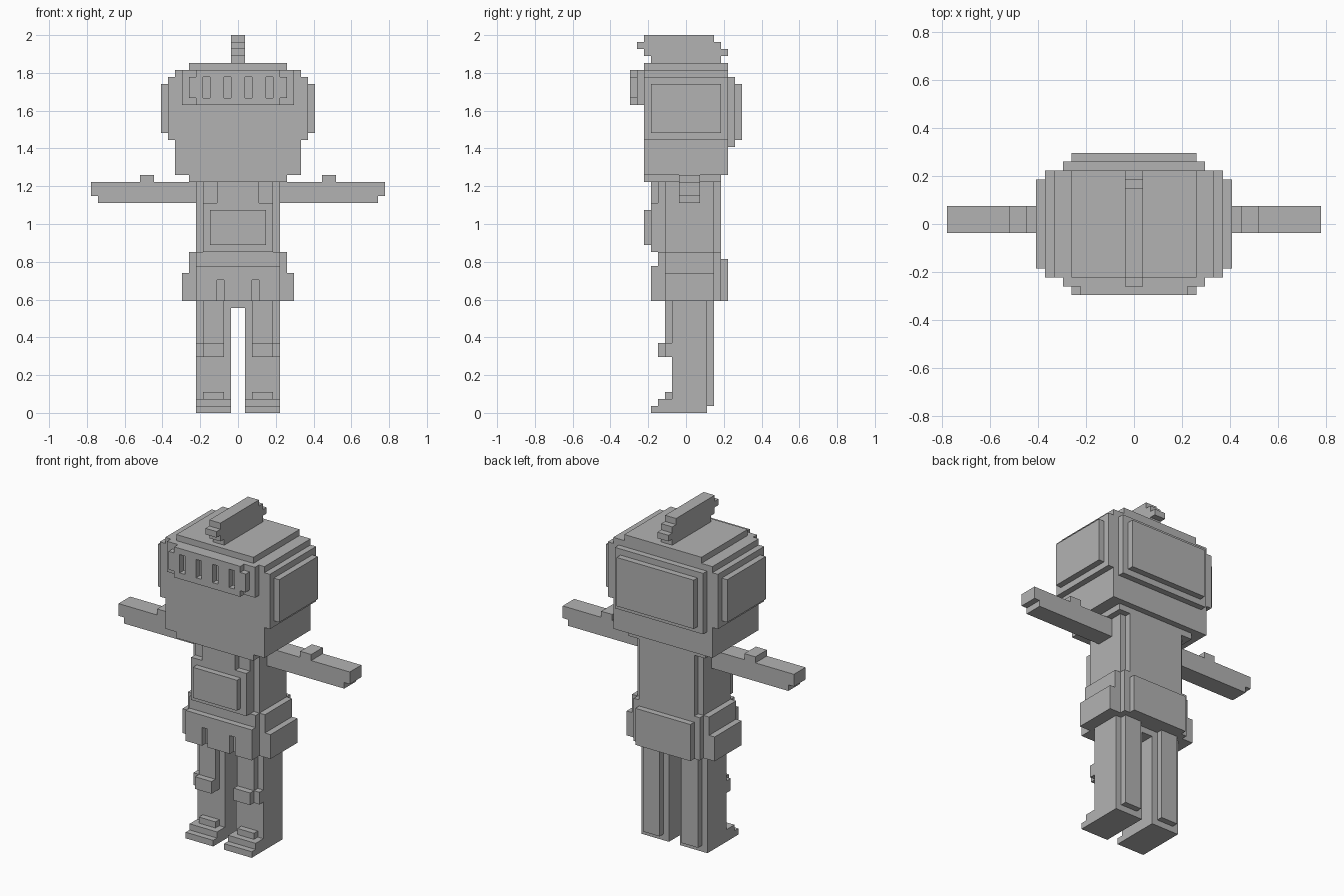
import bpy, bmesh, math
from mathutils import Vector

if "Cube" in bpy.data.objects:
    bpy.data.objects.remove(bpy.data.objects["Cube"])

U = 2 / 54  # one grid cell

grey = bpy.data.materials.new("plain grey")
grey.diffuse_color = (0.45, 0.45, 0.45, 1)
grey.use_nodes = True
grey.node_tree.nodes["Principled BSDF"].inputs["Base Color"].default_value = grey.diffuse_color

filled = {}  # cell -> part name


def box(part, x, y, z, mirror=False):
    """Fill a block of cells; part None carves it away."""
    for i in range(*x):
        for j in range(*y):
            for k in range(*z):
                for c in ([(i, j, k), (-1 - i, j, k)] if mirror else [(i, j, k)]):
                    if part is None:
                        filled.pop(c, None)
                    else:
                        filled.setdefault(c, part)


# helmet shell: core, widened sides, cap and chin
box("helmet", (-9, 9), (-6, 6), (34, 49))
box("helmet", (-10, 10), (-6, 6), (39, 48))
box("helmet", (-7, 7), (-6, 6), (49, 50))
box("helmet", (-7, 7), (-6, 5), (33, 34))
# ear and back plates
box("ear_plates", (10, 11), (-5, 5), (40, 47), True)
box("helmet_back_plate", (-8, 8), (6, 7), (38, 48))
box("helmet_back_plate", (-7, 7), (7, 8), (39, 47))
# visor with notched corners and four slits
box("visor", (-8, 8), (-7, -6), (44, 49))
box("visor", (-7, 7), (-8, -7), (45, 48))
box("visor", (-6, 6), (-8, -7), (44, 49))
for s in (1, 4):
    box(None, (s, s + 1), (-8, -7), (45, 48), True)
# stepped crest
for k, (a, b) in enumerate([(-5, 5), (-6, 6), (-7, 5), (-6, 4)]):
    box("crest", (-1, 1), (a, b), (50 + k, 51 + k))

# torso, front plate with shoulder notches, back plate, chest panel
box("torso", (-6, 6), (-3, 4), (20, 33))
box("torso", (-5, 5), (-5, -3), (23, 33))
box(None, (3, 5), (-5, -4), (30, 33), True)
box("torso", (-5, 5), (4, 5), (20, 33))
box("chest_panel", (-4, 4), (-6, -5), (24, 29))

# arms with cuff bump and stepped hand
box("arms", (6, 20), (-1, 2), (30, 33), True)
box("arms", (20, 21), (-1, 2), (31, 33), True)
box("arms", (12, 14), (-1, 2), (33, 34), True)

# hips, side pouches, slotted front plate, back plate
box("hips", (-7, 7), (-3, 4), (16, 23))
box("hips", (-6, 6), (-4, 5), (16, 23))
box("side_pouches", (7, 8), (-3, 4), (16, 20), True)
box("belt_front", (-6, 6), (-5, -4), (16, 21))
box(None, (2, 3), (-5, -4), (16, 19), True)
box("belt_back", (-5, 5), (5, 6), (16, 22))

# legs with thigh, calf and knee plates
box("legs", (1, 6), (-2, 3), (0, 16), True)
box("legs", (-1, 1), (-2, 3), (15, 16))
box("legs", (2, 5), (-3, -2), (8, 16), True)
box("legs", (2, 5), (3, 4), (1, 16), True)
box("knee_pads", (2, 5), (-4, -3), (8, 10), True)
box("knee_pads", (5, 6), (-3, -2), (8, 10), True)
# stepped feet
box("feet", (1, 6), (-5, -2), (0, 1), True)
box("feet", (1, 6), (-4, -2), (1, 2), True)
box("feet", (2, 5), (-3, -2), (2, 3), True)

# turn each part's exposed cell sides into a mesh with merged flat faces
for part in sorted(set(filled.values())):
    bm = bmesh.new()
    corner = {}

    def vert(p):
        key = tuple(round(c) for c in p)
        if key not in corner:
            corner[key] = bm.verts.new(Vector(key) * U)
        return corner[key]

    for cell, owner in filled.items():
        if owner != part:
            continue
        for axis in range(3):
            for side in (0, 1):
                near = list(cell)
                near[axis] += 2 * side - 1
                if tuple(near) in filled:
                    continue
                ring = []
                for a, b in ((0, 0), (1, 0), (1, 1), (0, 1)):
                    p = list(cell)
                    p[axis] += side
                    p[(axis + 1) % 3] += a
                    p[(axis + 2) % 3] += b
                    ring.append(vert(p))
                bm.faces.new(ring if side else ring[::-1])
    bmesh.ops.dissolve_limit(bm, angle_limit=math.radians(1),
                             verts=bm.verts, edges=bm.edges)
    mesh = bpy.data.meshes.new(part)
    bm.to_mesh(mesh)
    bm.free()
    mesh.materials.append(grey)
    bpy.context.collection.objects.link(bpy.data.objects.new(part, mesh))
